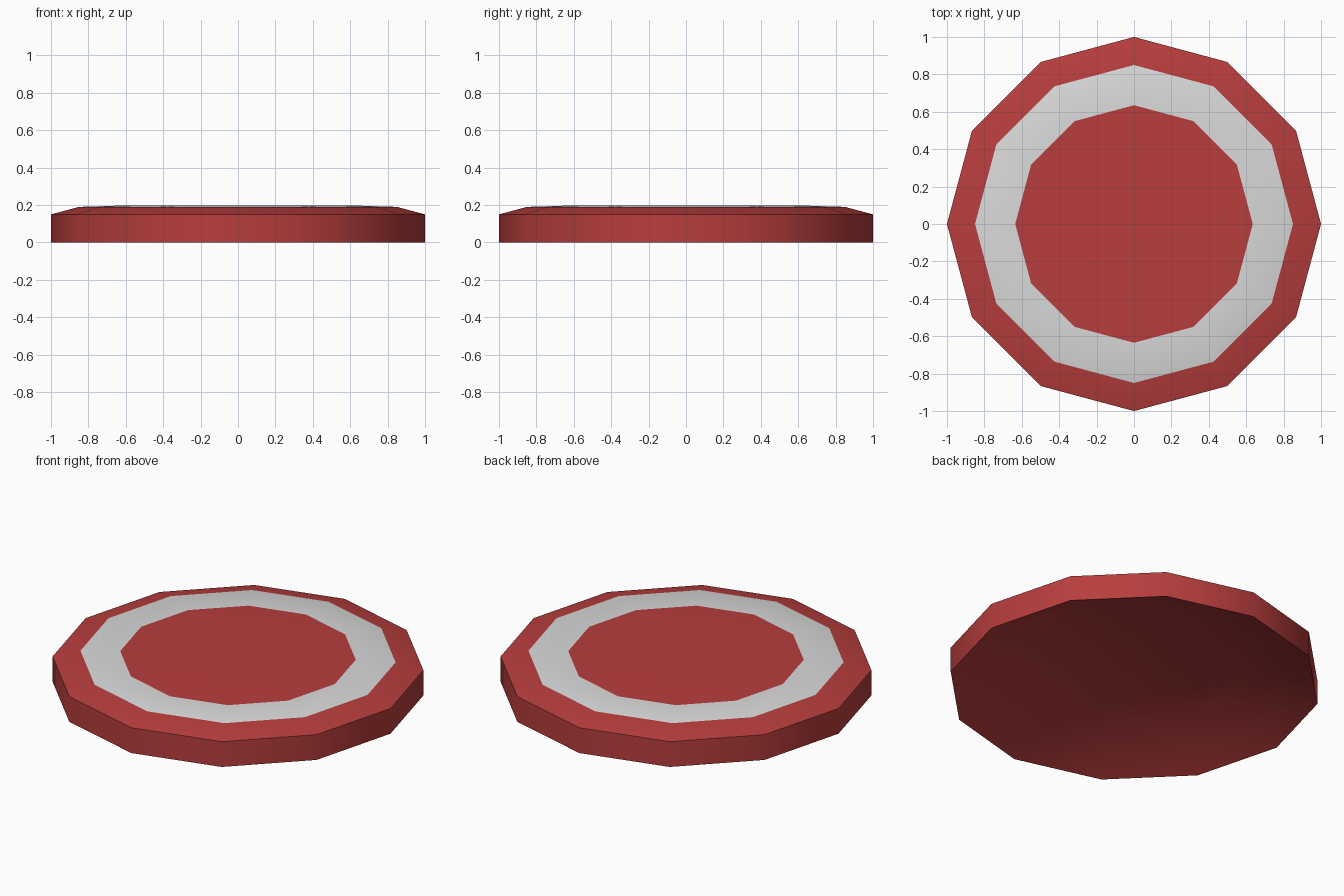
import bpy
from math import cos, sin, tau, radians

SIDES = 12

cube = bpy.data.objects.get("Cube")
if cube:
    bpy.data.objects.remove(cube, do_unlink=True)


def make_material(name, rgb):
    mat = bpy.data.materials.new(name)
    mat.use_nodes = True
    color = (*rgb, 1.0)
    mat.diffuse_color = color
    mat.node_tree.nodes["Principled BSDF"].inputs["Base Color"].default_value = color
    return mat


red = make_material("red", (0.48, 0.047, 0.047))
white = make_material("white", (0.70, 0.70, 0.70))

# Radius and height of each ring: hollow underside, then wall, rim and band
underside = [(0.635, 0.155), (1.0, 0.0)]
top = [(1.0, 0.15), (0.85, 0.19), (0.635, 0.197)]
profile = underside + top

verts = [(r * cos(tau * i / SIDES), r * sin(tau * i / SIDES), z)
         for r, z in profile for i in range(SIDES)]

# Underside slope, side wall, sloped rim and painted band
faces = []
for level in range(len(profile) - 1):
    low, high = level * SIDES, (level + 1) * SIDES
    for i in range(SIDES):
        j = (i + 1) % SIDES
        faces.append((low + i, low + j, high + j, high + i))

# Ceiling of the hollow and centre plate
faces.append(tuple(reversed(range(SIDES))))
faces.append(tuple(range(len(verts) - SIDES, len(verts))))

mesh = bpy.data.meshes.new("round_disc")
mesh.from_pydata(verts, [], faces)
mesh.materials.append(red)
mesh.materials.append(white)

# The band between the rim and the centre plate is white
for face in mesh.polygons:
    face.material_index = int(len(face.vertices) == 4 and face.center.z > 0.18)

disc = bpy.data.objects.new("round_disc", mesh)
bpy.context.collection.objects.link(disc)

# Smooth around the disc, crisp at the rim and base
bpy.ops.object.select_all(action="DESELECT")
disc.select_set(True)
bpy.context.view_layer.objects.active = disc
bpy.ops.object.shade_smooth_by_angle(angle=radians(35))
